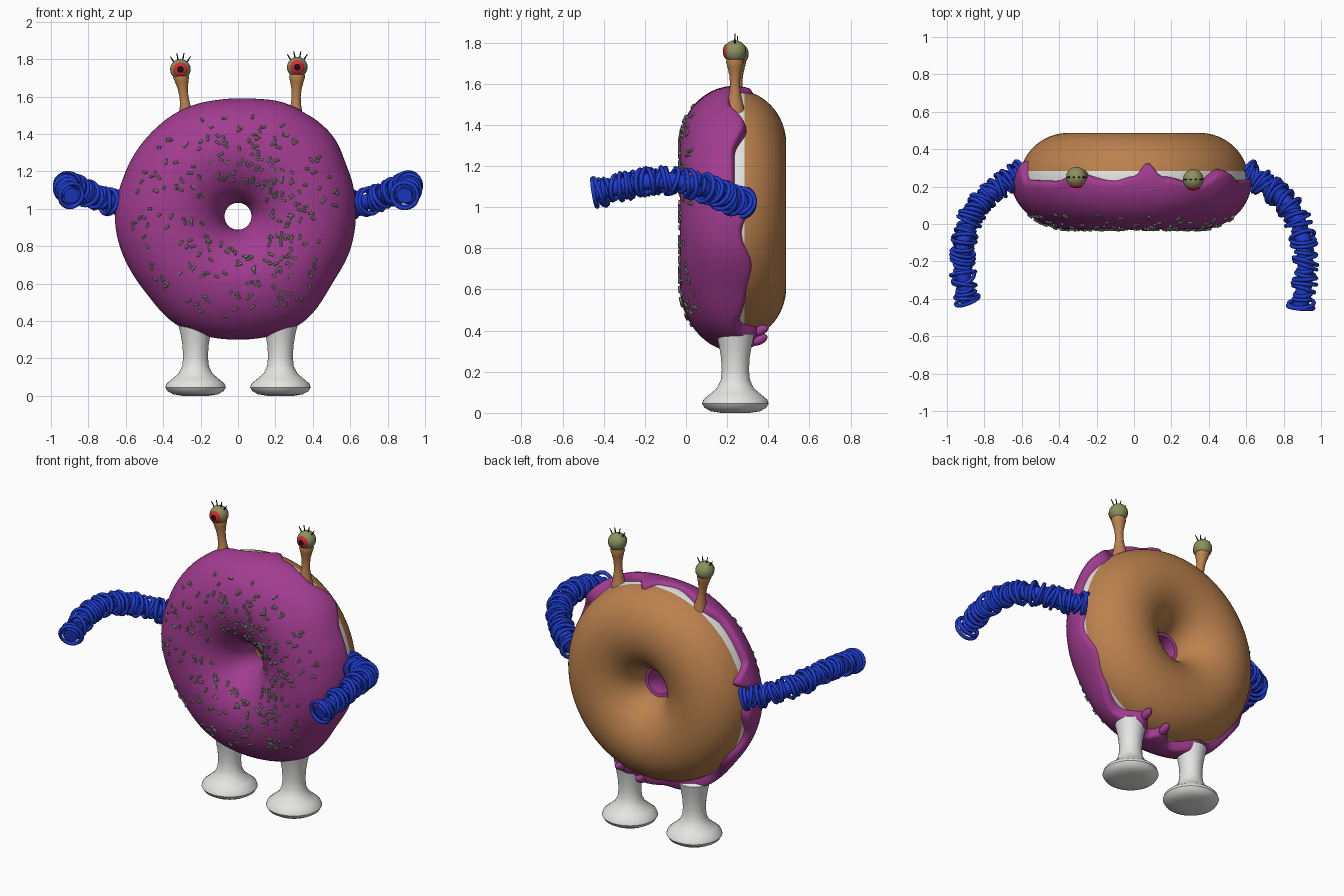
import bpy, bmesh, math, random
from math import sin, cos, pi, radians
from mathutils import Vector, Matrix

if "Cube" in bpy.data.objects:
    bpy.data.objects.remove(bpy.data.objects["Cube"])

random.seed(7)
C = Vector((0, 0.235, 0.96))      # centre of the ring body
R = 0.35                          # ring radius of the tube centre


def mat(name, rgb):
    m = bpy.data.materials.new(name)
    m.diffuse_color = (*rgb, 1)
    m.use_nodes = True
    m.node_tree.nodes["Principled BSDF"].inputs["Base Color"].default_value = m.diffuse_color
    return m


PURPLE = mat("purple icing", (0.36, 0.045, 0.28))
BROWN = mat("brown dough", (0.50, 0.22, 0.075))
WHITE = mat("white", (0.78, 0.78, 0.77))
BLUE = mat("blue", (0.013, 0.045, 0.62))
OLIVE = mat("olive", (0.26, 0.28, 0.11))
RED = mat("red", (0.72, 0.02, 0.03))
BLACK = mat("black", (0.006, 0.006, 0.006))
GREY = mat("grey green", (0.28, 0.33, 0.26))


def finish(bm, name, mats, angle=50):
    bmesh.ops.recalc_face_normals(bm, faces=bm.faces)
    me = bpy.data.meshes.new(name)
    bm.to_mesh(me)
    bm.free()
    ob = bpy.data.objects.new(name, me)
    bpy.context.collection.objects.link(ob)
    for m in mats:
        me.materials.append(m)
    bpy.ops.object.select_all(action='DESELECT')
    ob.select_set(True)
    bpy.context.view_layer.objects.active = ob
    bpy.ops.object.shade_smooth_by_angle(angle=radians(angle))
    return ob


def grid(bm, rows, close_u=False, cap=False):
    """Skin rows of points; every row is a closed loop."""
    vs = [[bm.verts.new(p) for p in r] for r in rows]
    n = len(vs[0])
    for i in range(len(vs) if close_u else len(vs) - 1):
        a, b = vs[i], vs[(i + 1) % len(vs)]
        for j in range(n):
            k = (j + 1) % n
            bm.faces.new((a[j], a[k], b[k], b[j]))
    if cap:
        bm.faces.new(vs[0])
        bm.faces.new(vs[-1])


def lathe(bm, profile, seg=32):
    """Profile entries: radius, centre x, centre y, z."""
    grid(bm, [[(x + r * cos(2 * pi * j / seg), y + r * sin(2 * pi * j / seg), z)
               for j in range(seg)] for r, x, y, z in profile], cap=True)


def keyed(keys, a):
    """Smooth periodic interpolation over degrees."""
    a %= 360
    for (a0, v0), (a1, v1) in zip(keys, keys[1:]):
        if a0 <= a <= a1:
            t = (a - a0) / (a1 - a0)
            return v0 + (v1 - v0) * (0.5 - 0.5 * cos(pi * t))


def ring_point(deg, phi, r, ry):
    """Angle is clockwise from the top; phi 0 is outward, 90 degrees is front."""
    rad = R + r * cos(phi)
    t = radians(deg)
    return C + Vector((rad * sin(t), -ry * sin(phi), rad * cos(t)))


# Dough ring with a cream band round the rim
bm = bmesh.new()
grid(bm, [[ring_point(d * 3.75, 2 * pi * j / 64, 0.262, 0.252) for j in range(64)]
          for d in range(96)], close_u=True)
for f in bm.faces:
    c = f.calc_center_median()
    f.material_index = int(c.y < 0.29 and math.hypot(c.x, c.z - C.z) > R)
finish(bm, "dough", [BROWN, WHITE])

# Icing: wobbly outline and dripping edge
OUTLINE = [(0, .63), (30, .66), (47, .665), (68, .64), (90, .63), (103, .627),
           (122, .618), (153, .667), (180, .66), (207, .667), (232, .64),
           (270, .658), (292, .647), (325, .645), (360, .63)]
EDGE = [(0, .26), (7, .335), (14, .26), (32, .225), (47, .30), (62, .24), (76, .24),
        (87, .305), (98, .275), (114, .325), (130, .295), (146, .265), (160, .36),
        (168, .29), (174, .36), (183, .28), (200, .33), (216, .26), (235, .32),
        (252, .26), (268, .31), (279, .25), (286, .345), (295, .24), (318, .235),
        (331, .275), (350, .235), (360, .26)]


def icing_point(deg, phi, lift=1.0):
    out = max(0, cos(phi))
    thick = keyed(OUTLINE, deg) - R - 0.262
    r = 0.262 + (lift * thick if lift < 1 else thick) * out + 0.016 * (1 - out) * lift
    return ring_point(deg, phi, r, 0.252 + 0.012 * lift)


bm = bmesh.new()
LIFT = [-0.5, 0.3, 0.65, 0.88]
rows = []
for i in range(180):
    d = i * 2
    start = -math.asin((keyed(EDGE, d) - C.y) / 0.262)
    row = [icing_point(d, start + 0.025 * k, l) for k, l in enumerate(LIFT)]
    s = start + 0.1
    end = pi + 0.15
    row += [icing_point(d, s + (end - s) * k / 40) for k in range(41)]
    row.append(icing_point(d, end + 0.04, -0.6))
    rows.append(row)
# turn the rows so that each loop runs round the ring
grid(bm, [list(loop) for loop in zip(*rows)])
finish(bm, "icing", [PURPLE], 60)

# Hanging drips under the ring
for i, p in enumerate([(0.21, 0.36, 0.40), (0.07, 0.355, 0.355)]):
    bm = bmesh.new()
    bmesh.ops.create_uvsphere(bm, u_segments=16, v_segments=10, radius=1,
                              matrix=Matrix.Translation(p) @ Matrix.Rotation(radians(25), 4, 'X')
                              @ Matrix.Diagonal((0.025, 0.045, 0.024, 1)))
    finish(bm, f"icing_drip_{i + 1}", [PURPLE])

# Sprinkles lying on the front of the icing
bm = bmesh.new()
for _ in range(250):
    d, phi = random.uniform(0, 360), math.acos(random.uniform(-0.62, 0.72))
    p = icing_point(d, phi)
    tu = (icing_point(d + 1, phi) - p).normalized()
    tv = (icing_point(d, phi + 0.02) - p).normalized()
    a = random.uniform(0, pi)
    axis = tu * cos(a) + tv * sin(a)
    n = tu.cross(tv)
    if n.y > 0:
        n = -n
    m = Matrix.Translation(p + n * 0.003) @ axis.to_track_quat('Z', 'Y').to_matrix().to_4x4()
    bmesh.ops.create_cone(bm, cap_ends=True, segments=7, radius1=0.007, radius2=0.007,
                          depth=random.uniform(0.02, 0.036), matrix=m)
finish(bm, "sprinkles", [GREY])

# Arms: a core wound with loose tilted rings
PATH = [Vector(p) for p in [(0.60, 0.28, 1.02), (0.70, 0.21, 1.04), (0.79, 0.14, 1.075),
                            (0.87, 0.03, 1.11), (0.91, -0.12, 1.13), (0.915, -0.28, 1.11),
                            (0.89, -0.45, 1.07)]]


def on_path(t):
    s = min(t, 0.9999) * (len(PATH) - 1)
    i = int(s)
    u = s - i
    p0, p1, p2 = PATH[max(i - 1, 0)], PATH[i], PATH[i + 1]
    p3 = PATH[min(i + 2, len(PATH) - 1)]
    return 0.5 * (2 * p1 + (p2 - p0) * u + (2 * p0 - 5 * p1 + 4 * p2 - p3) * u * u
                  + (3 * p1 - p0 - 3 * p2 + p3) * u ** 3)


def loop_points(centre, q, radius, seg):
    return [centre + q @ Vector((radius * cos(2 * pi * j / seg), radius * sin(2 * pi * j / seg), 0))
            for j in range(seg)]


for side, name, reach in ((1, "right_arm", 1.0), (-1, "left_arm", 0.95)):
    bm = bmesh.new()
    flip = lambda p: Vector((p.x * side, 0.27 + (p.y - 0.27) * reach, p.z))
    heading = lambda t: (on_path(min(t + 0.01, 1)) - on_path(max(t - 0.01, 0))).normalized()
    grid(bm, [[flip(p) for p in loop_points(on_path(i / 40), heading(i / 40).to_track_quat('Z', 'Y'), 0.042, 14)]
              for i in range(41)], cap=True)
    for i in range(42):
        t = (i + 0.5) / 42
        tilt = Vector([random.uniform(-0.3, 0.3) for _ in range(3)])
        q = (heading(t) + tilt).to_track_quat('Z', 'Y')
        big = 0.062 if i % 5 < 3 else 0.046
        radius = big + random.uniform(-0.005, 0.008)
        c = on_path(t)
        rows = []
        for a in range(20):
            th = 2 * pi * a / 20
            rows.append([flip(c + q @ Vector(((radius + 0.011 * cos(b * pi / 3)) * cos(th),
                                              (radius + 0.011 * cos(b * pi / 3)) * sin(th),
                                              0.011 * sin(b * pi / 3)))) for b in range(6)])
        grid(bm, rows, close_u=True)
    finish(bm, name, [BLUE], 65)

# Legs, eye stalks, eyes and lashes
LEG = [(0.07, 0.0), (0.12, 0.008), (0.15, 0.025), (0.162, 0.045), (0.155, 0.065), (0.125, 0.09),
       (0.09, 0.12), (0.071, 0.16), (0.066, 0.21), (0.07, 0.27), (0.08, 0.33), (0.092, 0.38), (0.07, 0.40)]
STALK = [(0.05, 1.46), (0.038, 1.51), (0.027, 1.56), (0.024, 1.60), (0.027, 1.64),
         (0.036, 1.68), (0.043, 1.705), (0.038, 1.725)]
for side, name, foot_x, eye in ((1, "right", 0.305, Vector((0.317, 0.238, 1.757))),
                                (-1, "left", 0.268, Vector((-0.308, 0.25, 1.745)))):
    bm = bmesh.new()
    lathe(bm, [(r, side * 0.227, 0.24, z) for r, z in LEG], 40)
    finish(bm, name + "_leg", [WHITE])

    bm = bmesh.new()
    lathe(bm, [(r, side * foot_x + (eye.x - side * foot_x) * (z - 1.46) / 0.265, eye.y, z)
               for r, z in STALK], 20)
    finish(bm, name + "_eye_stalk", [BROWN])

    # iris and pupil are face bands round the forward pole
    bm = bmesh.new()
    bmesh.ops.create_uvsphere(bm, u_segments=28, v_segments=30, radius=0.055,
                              matrix=Matrix.Rotation(pi / 2, 4, 'X'))
    for f in bm.faces:
        ang = f.calc_center_median().angle(Vector((0, -1, 0)))
        f.material_index = 2 if ang < radians(15) else 1 if ang < radians(39) else 0
    for v in bm.verts:
        if v.co.angle(Vector((0, -1, 0))) < radians(37):
            v.co *= 1.07
        v.co += eye
    finish(bm, name + "_eye", [OLIVE, RED, BLACK])

    bm = bmesh.new()
    for a in (-42, -14, 14, 42):
        d = Vector((sin(radians(a)), 0, cos(radians(a))))
        tip = (d + Vector((0, 0, 0.3))).normalized()
        m = Matrix.Translation(eye + d * 0.05 + tip * 0.018) @ tip.to_track_quat('Z', 'Y').to_matrix().to_4x4()
        bmesh.ops.create_cone(bm, cap_ends=True, segments=8, radius1=0.0045, radius2=0.002,
                              depth=0.042, matrix=m)
    finish(bm, name + "_eyelashes", [BLACK])
